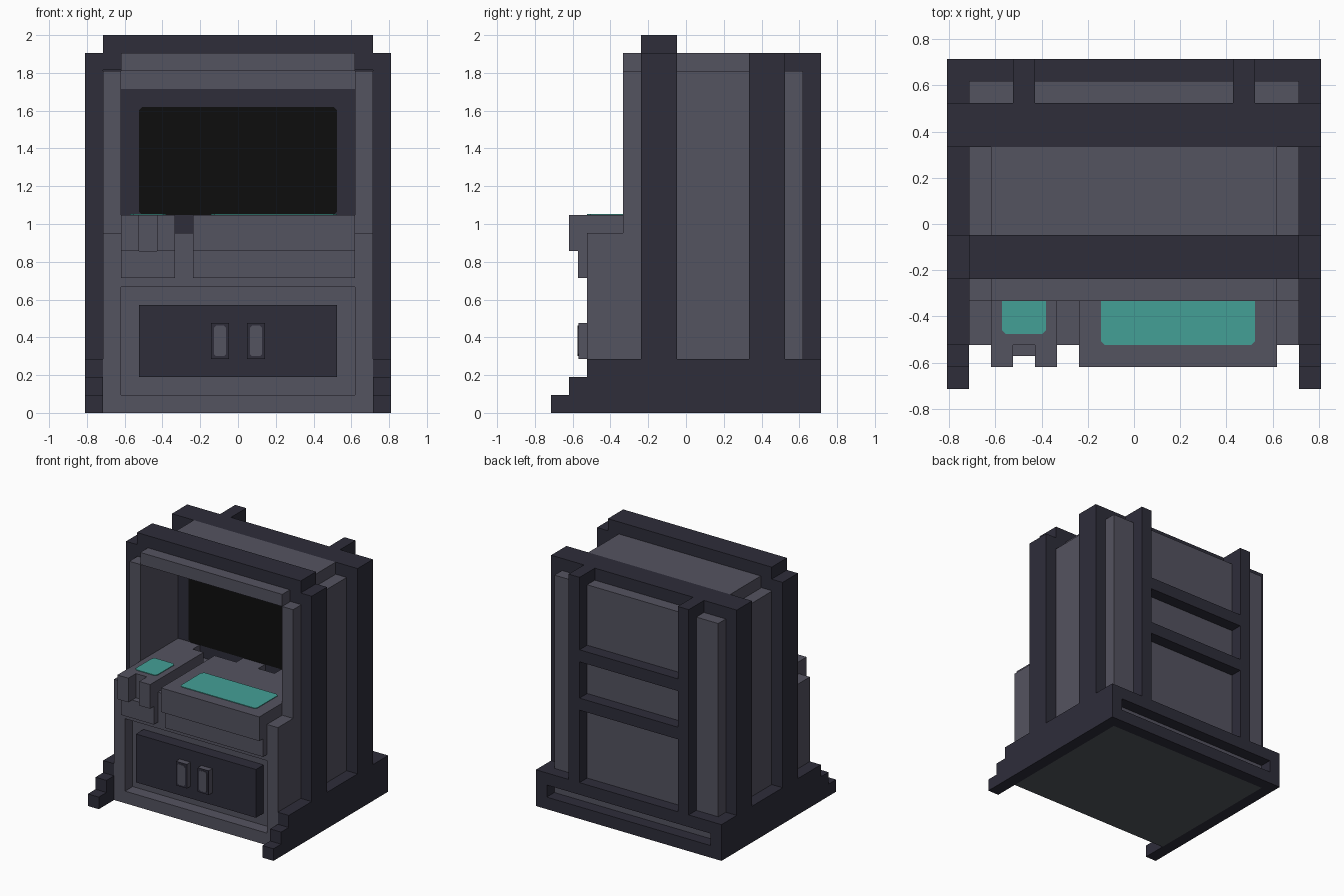
import bpy, bmesh

if "Cube" in bpy.data.objects:
    bpy.data.objects.remove(bpy.data.objects["Cube"])

U = 2 / 21  # the model sits on a 21-unit-high block grid


def material(name, rgb):
    lin = [(c / 255 / 12.92) if c / 255 <= 0.04045 else ((c / 255 + 0.055) / 1.055) ** 2.4 for c in rgb]
    m = bpy.data.materials.new(name)
    m.diffuse_color = (*lin, 1)
    m.use_nodes = True
    m.node_tree.nodes["Principled BSDF"].inputs["Base Color"].default_value = m.diffuse_color
    return m


LIGHT = material("light_grey_panel", (84, 83, 96))
DARK = material("dark_frame", (46, 45, 58))
BLACK = material("black_screen", (13, 13, 13))
TEAL = material("teal_display", (68, 160, 150))
UNDER = material("underside_grey", (84, 88, 94))


def finish(name, bm, mats):
    bmesh.ops.recalc_face_normals(bm, faces=bm.faces)
    me = bpy.data.meshes.new(name)
    bm.to_mesh(me)
    bm.free()
    for m in mats:
        me.materials.append(m)
    ob = bpy.data.objects.new(name, me)
    bpy.context.collection.objects.link(ob)
    return ob


def boxes(name, mat, *ranges, mirror=False):
    """One object from boxes given as x0, x1, y0, y1, z0, z1 in grid units."""
    bm = bmesh.new()
    todo = list(ranges)
    if mirror:
        todo += [(-b, -a, *rest) for a, b, *rest in ranges]
    for x0, x1, y0, y1, z0, z1 in todo:
        vs = bmesh.ops.create_cube(bm, size=1)["verts"]
        for v in vs:
            v.co = ((x0 + (v.co.x + .5) * (x1 - x0)) * U,
                    (y0 + (v.co.y + .5) * (y1 - y0)) * U,
                    (z0 + (v.co.z + .5) * (z1 - z0)) * U)
    return finish(name, bm, [mat])


def plate(name, mat, a0, a1, b0, b1, level, facing, cut=0.18):
    """Thin plate with clipped corners, facing 'up' or 'front'."""
    bm = bmesh.new()
    c = cut
    pts = [(a0 + c, b0), (a1 - c, b0), (a1, b0 + c), (a1, b1 - c),
           (a1 - c, b1), (a0 + c, b1), (a0, b1 - c), (a0, b0 + c)]
    t = 0.05
    co = [(a, b, level + t) if facing == "up" else (a, level - t, b) for a, b in pts]
    face = bm.faces.new([bm.verts.new([k * U for k in p]) for p in co])
    ext = bmesh.ops.extrude_face_region(bm, geom=[face])
    for v in ext["geom"]:
        if isinstance(v, bmesh.types.BMVert):
            if facing == "up":
                v.co.z -= t * U
            else:
                v.co.y += t * U
    return finish(name, bm, [mat])


# Lower body with a recessed front, underside in its own colour
body = boxes("lower_body", LIGHT,
             (-7.5, 7.5, -4.5, 6.5, 0, 10),
             (-7.5, 7.5, -5.5, -4.5, 0, 1),
             (-7.5, 7.5, -5.5, -4.5, 7, 10),
             (-7.5, -6.5, -5.5, -4.5, 1, 7),
             (6.5, 7.5, -5.5, -4.5, 1, 7))
body.data.materials.append(UNDER)
for p in body.data.polygons:
    if p.normal.z < -0.9 and p.center.z < 0.01:
        p.material_index = 1

# Door and handles
boxes("door", DARK, (-5.5, 5.5, -5.5, -4.5, 2, 6))
boxes("door_handles", LIGHT, (0.5, 1.5, -5.95, -5.5, 3, 5), mirror=True)
for side, x in (("left", -1), ("right", 1)):
    plate(side + "_handle_rim", DARK, x - .5, x + .5, 3, 5, -5.93, "front", 0.01)
    plate(side + "_handle_face", LIGHT, x - .34, x + .34, 3.15, 4.85, -5.97, "front", 0.12)

# Upper cabinet: side walls, back block and roof
boxes("upper_side_walls", LIGHT, (6.5, 7.5, -3.5, 3.5, 10, 19), mirror=True)
boxes("back_block", LIGHT, (-7.5, 7.5, 1.5, 6.5, 10, 19))
boxes("roof", LIGHT, (-6.5, 6.5, -3.5, 3.5, 19, 20))

# Screen
boxes("screen_surround", DARK, (-6.5, 6.5, 1.45, 1.55, 10, 18))
plate("screen", BLACK, -5.5, 5.5, 11, 17, 1.43, "front")

# Console desks: overhanging tops, lower lips, rear tabs
boxes("left_console", LIGHT,
      (-6.5, -3.5, -5.5, 0.5, 9, 11),
      (-6.5, -5.5, -6.5, -5.5, 9, 11),
      (-4.5, -3.5, -6.5, -5.5, 9, 11),
      (-6.5, -3.5, -6, -5.4, 7.5, 9),
      (-6.5, -4.5, 0.5, 1.5, 10, 11))
boxes("right_console", LIGHT,
      (-2.5, 6.5, -6.5, 0.5, 9, 11),
      (-2.5, 6.5, -6, -5.4, 7.5, 9),
      (-0.5, 1.5, 0.5, 1.5, 10, 11),
      (3, 5, 0.5, 1.5, 10, 11))
plate("left_display", TEAL, -6, -4, -5, -2.5, 11, "up")
plate("right_display", TEAL, -1.5, 5.5, -5.5, -2.5, 11, "up")

# Dark hoops around the cabinet
boxes("front_hoop_sides", DARK, (7.5, 8.5, -2.5, -0.5, 3, 20), mirror=True)
boxes("front_hoop_top", DARK, (-7.5, 7.5, -2.5, -0.5, 19.05, 21))
boxes("rear_hoop_sides", DARK, (7.5, 8.5, 3.5, 5.5, 3, 20), mirror=True)
boxes("rear_hoop_top", DARK, (-7.5, 7.5, 3.5, 5.5, 19, 20))

# Back posts and crossbars
boxes("back_posts", DARK, (4.5, 5.5, 5.5, 7.5, 3, 20), mirror=True)
boxes("back_crossbars", DARK, (-4.5, 4.5, 6.5, 7.5, 13, 14), (-4.5, 4.5, 6.5, 7.5, 9, 10))

# Base skids with stepped toes, and rear rails with a slot between
boxes("base_skids", DARK,
      (7.5, 8.5, -5.5, 7.5, 0, 3),
      (7.5, 8.5, -6.5, -5.5, 0, 2),
      (7.5, 8.5, -7.5, -6.5, 0, 1), mirror=True)
boxes("base_rear_rails", DARK, (-7.5, 7.5, 6.5, 7.5, 0, 1), (-7.5, 7.5, 6.5, 7.5, 2, 3))
